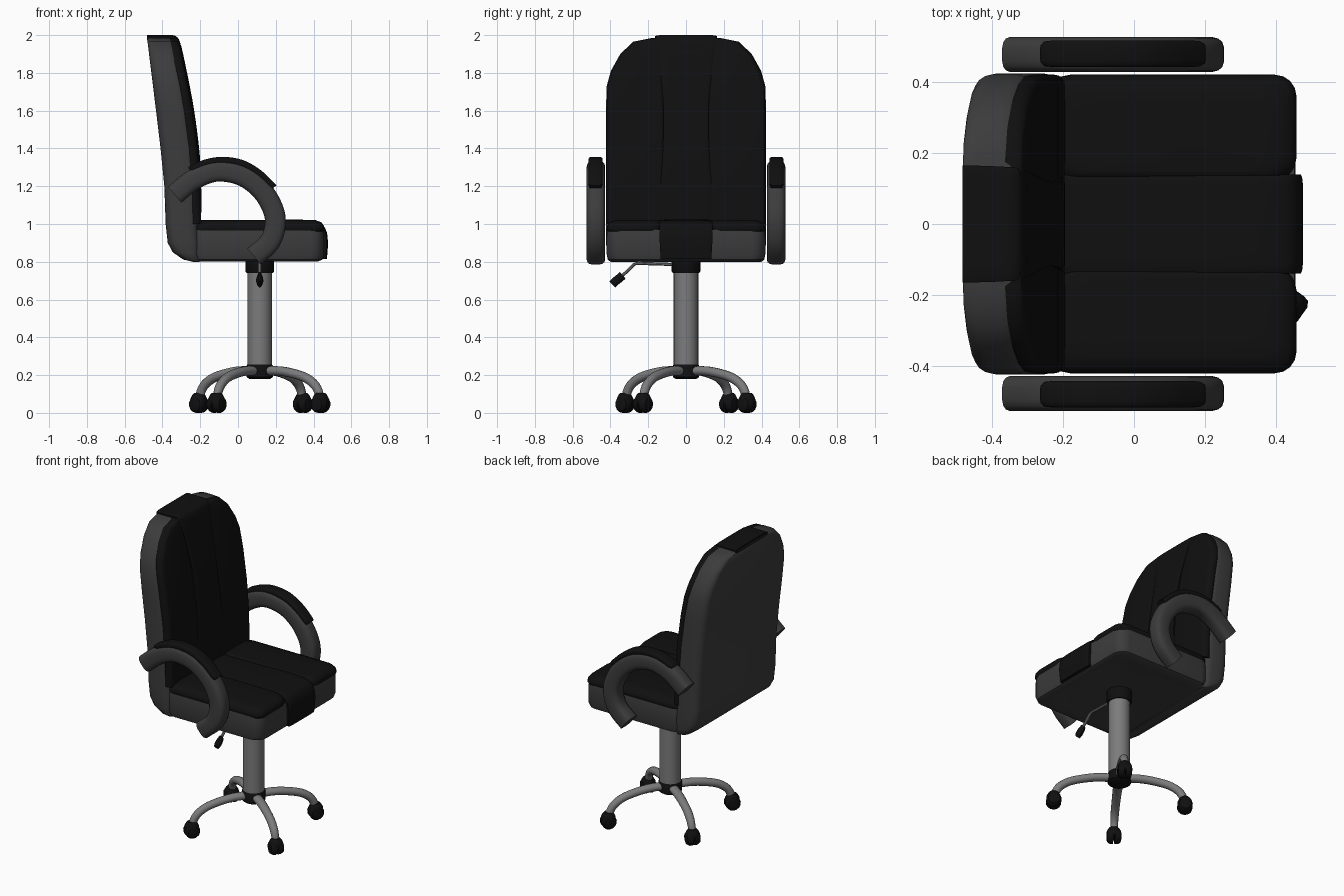
import bpy, bmesh, math
from mathutils import Vector

if "Cube" in bpy.data.objects:
    bpy.data.objects.remove(bpy.data.objects["Cube"])


def material(name, v):
    m = bpy.data.materials.new(name)
    m.diffuse_color = (v, v, v, 1)
    m.use_nodes = True
    m.node_tree.nodes["Principled BSDF"].inputs["Base Color"].default_value = m.diffuse_color
    return m


BLACK = material("black_leather", 0.005)
DARK = material("dark_shell", 0.045)
METAL = material("metal", 0.2)


def finish(name, rings, mat, angle=40):
    """Skin a list of equal-length rings, capping both ends."""
    bm = bmesh.new()
    vr = [[bm.verts.new(p) for p in r] for r in rings]
    n = len(vr[0])
    for a, b in zip(vr, vr[1:]):
        for i in range(n):
            j = (i + 1) % n
            bm.faces.new((a[i], a[j], b[j], b[i]))
    bm.faces.new(vr[0][::-1])
    bm.faces.new(vr[-1])
    bmesh.ops.recalc_face_normals(bm, faces=bm.faces)
    me = bpy.data.meshes.new(name)
    bm.to_mesh(me)
    bm.free()
    me.materials.append(mat)
    ob = bpy.data.objects.new(name, me)
    bpy.context.collection.objects.link(ob)
    bpy.ops.object.select_all(action='DESELECT')
    ob.select_set(True)
    bpy.context.view_layer.objects.active = ob
    bpy.ops.object.shade_smooth_by_angle(angle=math.radians(angle))
    return ob


def rect(x0, x1, y0, y1, r, z, seg=4):
    """Horizontal rounded rectangle."""
    r = min(r, abs(x1 - x0) * .49, abs(y1 - y0) * .49)
    out = []
    for k, (cx, cy) in enumerate(((x1 - r, y1 - r), (x0 + r, y1 - r), (x0 + r, y0 + r), (x1 - r, y0 + r))):
        for i in range(seg + 1):
            a = math.pi / 2 * (k + i / seg)
            out.append(Vector((cx + r * math.cos(a), cy + r * math.sin(a), z)))
    return out


def smooth_path(pts, sub=4):
    """Catmull-Rom through points of any dimension."""
    p = [Vector(q) for q in pts]
    p = [2 * p[0] - p[1]] + p + [2 * p[-1] - p[-2]]
    out = []
    for i in range(1, len(p) - 2):
        a, b, c, d = p[i - 1:i + 3]
        for k in range(sub):
            t = k / sub
            out.append(.5 * (2 * b + (c - a) * t + (2 * a - 5 * b + 4 * c - d) * t * t + (3 * b - a - 3 * c + d) * t ** 3))
    return out + [p[-2]]


def sweep(name, pts, height, mat, origin=(0, 0), angle=0, y=0, power=1.0, seg=12, sub=4):
    """Sweep a rounded section along (u, z, half width); u runs along the given angle."""
    u = Vector((math.cos(angle), math.sin(angle), 0))
    b = Vector((-math.sin(angle), math.cos(angle), 0))
    o = Vector((*origin, 0)) + b * y
    path = smooth_path(pts, sub)
    rings = []
    for i, q in enumerate(path):
        s, e = path[max(i - 1, 0)], path[min(i + 1, len(path) - 1)]
        t = (u * (e[0] - s[0]) + Vector((0, 0, e[1] - s[1]))).normalized()
        n = b.cross(t)
        ring = []
        for k in range(seg):
            a = 2 * math.pi * (k + .5) / seg
            c, d = math.cos(a), math.sin(a)
            c, d = math.copysign(abs(c) ** power, c), math.copysign(abs(d) ** power, d)
            ring.append(o + u * q[0] + Vector((0, 0, q[1])) + n * c * height + b * d * q[2])
        rings.append(ring)
    return finish(name, rings, mat)


def lathe(name, prof, centre, mat, seg=24, axis=None):
    """Revolve (radius, height) pairs about z, or about a horizontal axis."""
    w = Vector(axis) if axis else Vector((0, 0, 1))
    u = w.orthogonal().normalized()
    v = w.cross(u)
    c = Vector(centre)
    return finish(name, [[c + w * h + (u * math.cos(2 * math.pi * i / seg) + v * math.sin(2 * math.pi * i / seg)) * r
                          for i in range(seg)] for r, h in prof], mat)


CX = 0.115

# Column, collar and hub
lathe("column", [(.065, .22), (.065, .76)], (CX, 0, 0), METAL)
lathe("collar", [(.07, .74), (.076, .75), (.076, .83)], (CX, 0, 0), BLACK)
lathe("hub", [(.055, .18), (.07, .19), (.07, .25), (.062, .26)], (CX, 0, 0), BLACK)

# Four curved legs with twin-wheel casters
LEG = [(.03, .222, .03), (.13, .222, .029), (.22, .208, .027), (.30, .185, .026),
       (.355, .15, .025), (.382, .11, .023), (.388, .07, .02)]
for i in range(4):
    a = math.radians(-35.3 + 90 * i)
    sweep(f"leg_{i}", LEG, .025, METAL, (CX, 0), a)
    c = Vector((CX + .395 * math.cos(a), .395 * math.sin(a), .046))
    t = Vector((-math.sin(a), math.cos(a), 0))
    for s in (-1, 1):
        lathe(f"caster_wheel_{i}_{s}", [(.046, .005), (.046, .025), (.036, .04), (.02, .044)],
              c, BLACK, 14, t * s)
    lathe(f"caster_hood_{i}", [(.03, -.01), (.045, .01), (.044, .03), (.034, .05), (.024, .06)], c, BLACK, 14)

# Height lever
sweep("lever", [(-.05, .785, .009), (-.2, .79, .009), (-.265, .79, .009), (-.30, .76, .009), (-.35, .715, .009)],
      .009, METAL, (CX, 0), math.pi / 2, seg=8)
sweep("lever_knob", [(-.335, .728, .010), (-.35, .715, .017), (-.375, .695, .019), (-.39, .68, .012)],
      .024, BLACK, (CX, 0), math.pi / 2, seg=10)

# Seat shell
finish("seat_shell", [rect(-.25 + d, .455 - d, -.42 + d, .42 - d, .07, z)
                      for z, d in ((.815, .09), (.802, .03), (.812, .008), (.84, 0), (.94, 0), (.972, .004))], DARK)

# Seat cushions and the centre band running over the front edge
for s, side in ((-1, "right"), (1, "left")):
    rings = []
    for z, d in ((.96, .006), (.972, 0), (.99, .002), (1.008, .014), (1.02, .045), (1.022, .09)):
        ya, yb = sorted((s * (.125 + d * .3), s * (.42 - d)))
        rings.append(rect(-.24 + d, .457 - d, ya, yb, .06, z))
    finish(f"seat_cushion_{side}", rings, BLACK)
sweep("seat_centre_band", [(-.22, 1.0, .14), (.1, 1.004, .14), (.3, 1.008, .14), (.41, .998, .14), (.45, .965, .14),
                           (.46, .9, .14), (.455, .815, .135)], .016, BLACK, power=.35, seg=16)

# Backrest shell: height, half width, rear x, front x
BACK = [(.80, .40, -.24, -.205), (.812, .415, -.29, -.202), (.85, .42, -.345, -.202), (.90, .423, -.372, -.202),
        (1.0, .424, -.383, -.21), (1.2, .424, -.39, -.215), (1.4, .424, -.41, -.23), (1.6, .424, -.434, -.257),
        (1.73, .42, -.45, -.28), (1.81, .398, -.46, -.297), (1.90, .348, -.471, -.315),
        (1.965, .28, -.479, -.328), (1.985, .18, -.483, -.335)]
finish("backrest_shell", [rect(xb, xf, -w, w, .05, z) for z, w, xb, xf in BACK], DARK, 50)

# Padded side panels of the backrest
for s, side in ((-1, "right"), (1, "left")):
    rings = []
    for z, w, xb, xf in BACK[4:]:
        ya, yb = sorted((s * .11, s * max(w - .004, .17)))
        rings.append(rect(xf - .05, xf + .016, ya, yb, .03, z))
    finish(f"backrest_panel_{side}", rings, BLACK, 50)

# Centre band, rising up the front and over the top, with a headrest pad
sweep("backrest_centre_band", [(-.21, .98, .145), (-.208, 1.15, .14), (-.215, 1.35, .125), (-.246, 1.6, .12),
                               (-.29, 1.83, .14), (-.318, 1.95, .155), (-.34, 1.984, .16), (-.40, 1.986, .164),
                               (-.482, 1.986, .166)], .014, BLACK, power=.35, seg=16)
sweep("headrest_pad", [(-.262, 1.66, .11), (-.272, 1.72, .125), (-.294, 1.83, .137), (-.318, 1.94, .15)],
      .018, BLACK, power=.45, seg=16)

# Looped armrests with top pads
ARM = [(-.335, 1.155, .05), (-.25, 1.225, .05), (-.165, 1.268, .05), (-.08, 1.28, .05), (.03, 1.253, .05),
       (.125, 1.18, .05), (.185, 1.08, .05), (.197, .99, .05), (.165, .9, .05), (.085, .828, .05)]
PAD = [(-.25, 1.283, .03), (-.235, 1.295, .037), (-.165, 1.324, .038), (-.08, 1.336, .038), (.02, 1.32, .038),
       (.105, 1.272, .038), (.17, 1.212, .037), (.188, 1.192, .03)]
for s, side in ((-1, "right"), (1, "left")):
    sweep(f"armrest_{side}", ARM, .056, DARK, y=s * .477, power=.6, seg=16)
    sweep(f"armrest_pad_{side}", PAD, .02, BLACK, y=s * .479, power=.5)
